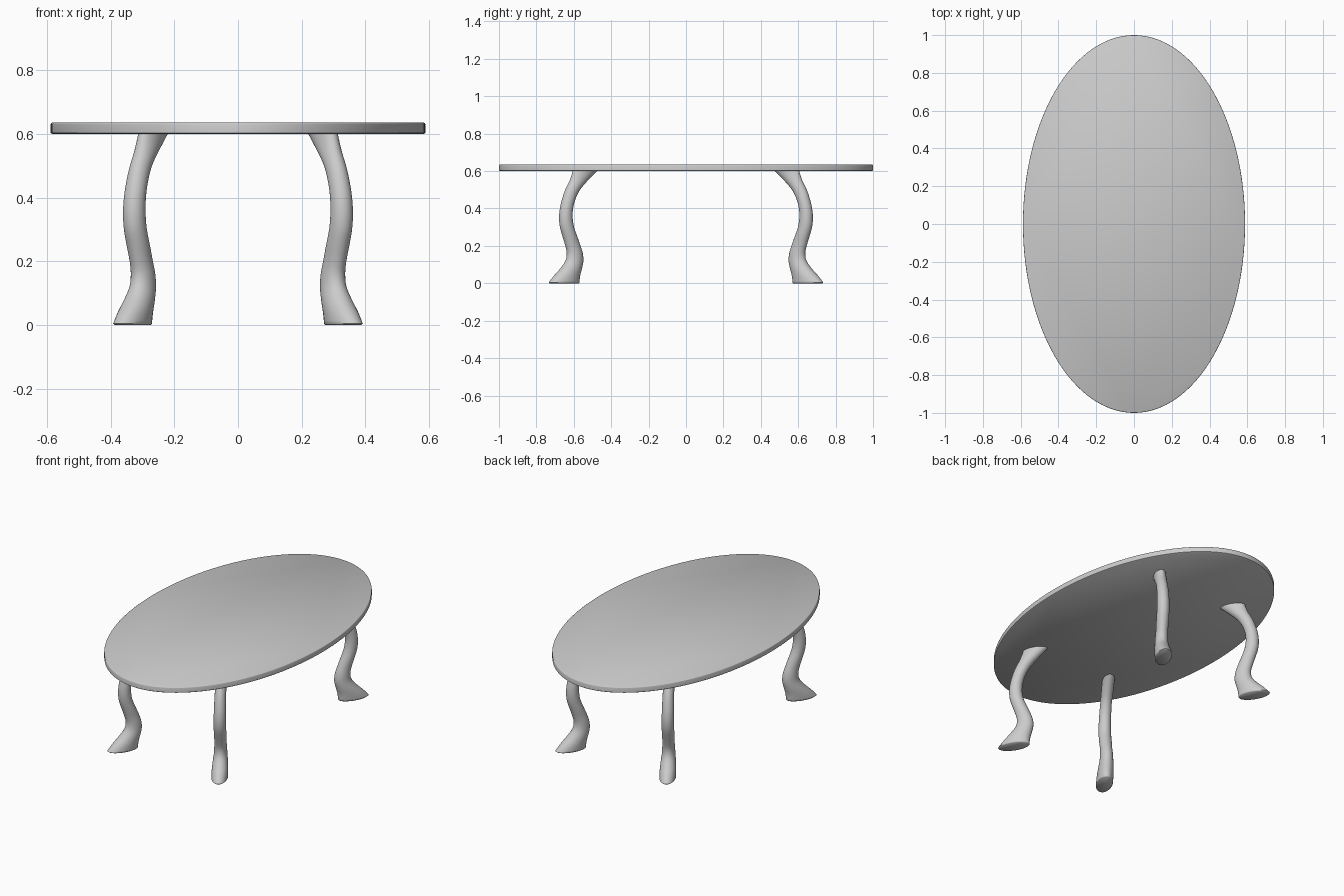
import bpy, bmesh, math

if "Cube" in bpy.data.objects:
    bpy.data.objects.remove(bpy.data.objects["Cube"])

grey = bpy.data.materials.new("light grey")
grey.diffuse_color = (0.6, 0.6, 0.6, 1)
grey.use_nodes = True
grey.node_tree.nodes["Principled BSDF"].inputs["Base Color"].default_value = grey.diffuse_color


def finish(bm, name, angle):
    bmesh.ops.recalc_face_normals(bm, faces=bm.faces)
    mesh = bpy.data.meshes.new(name)
    bm.to_mesh(mesh)
    bm.free()
    mesh.materials.append(grey)
    obj = bpy.data.objects.new(name, mesh)
    bpy.context.collection.objects.link(obj)
    bpy.context.view_layer.objects.active = obj
    obj.select_set(True)
    bpy.ops.object.shade_smooth_by_angle(angle=math.radians(angle))
    obj.select_set(False)
    return obj


def loft(rings):
    """Skin a stack of equal-length point rings and cap both ends."""
    bm = bmesh.new()
    loops = [[bm.verts.new(p) for p in ring] for ring in rings]
    n = len(loops[0])
    for a, b in zip(loops, loops[1:]):
        for i in range(n):
            j = (i + 1) % n
            bm.faces.new((a[i], a[j], b[j], b[i]))
    bm.faces.new(loops[0][::-1])
    bm.faces.new(loops[-1])
    return bm


def ellipse(cx, cy, z, rx, ry, turn=0.0, n=32):
    c, s = math.cos(turn), math.sin(turn)
    pts = []
    for i in range(n):
        t = 2 * math.pi * i / n
        u, v = rx * math.cos(t), ry * math.sin(t)
        pts.append((cx + u * c - v * s, cy + u * s + v * c, z))
    return pts


# Oval table top with a softened rim
rim = [(0.600, 0.004), (0.603, 0.0), (0.630, 0.0), (0.633, 0.001), (0.635, 0.004)]
finish(loft([ellipse(0, 0, z, 0.588 - d, 1.0 - d, n=128) for z, d in rim]),
       "table_top", 50)

# Leg stations: height, outward shift, radial half-depth, half-width
STATIONS = [
    (0.004, 0.008, 0.092, 0.046), (0.04, -0.010, 0.077, 0.046),
    (0.08, -0.036, 0.062, 0.043), (0.12, -0.056, 0.051, 0.038),
    (0.16, -0.058, 0.045, 0.036), (0.20, -0.047, 0.043, 0.034),
    (0.25, -0.028, 0.041, 0.035), (0.30, -0.010, 0.039, 0.035),
    (0.35, -0.003, 0.037, 0.035), (0.40, -0.007, 0.036, 0.034),
    (0.45, -0.021, 0.037, 0.033), (0.50, -0.045, 0.042, 0.032),
    (0.55, -0.083, 0.053, 0.033), (0.602, -0.122, 0.073, 0.034),
]


def smooth_path(pts, steps=3):
    """Catmull-Rom interpolation between stations."""
    out = []
    for i in range(len(pts) - 1):
        p = [pts[max(i - 1, 0)], pts[i], pts[i + 1], pts[min(i + 2, len(pts) - 1)]]
        for k in range(steps):
            t = k / steps
            out.append(tuple(
                0.5 * (2 * b + (c - a) * t + (2 * a - 5 * b + 4 * c - d) * t * t
                       + (3 * b - a - 3 * c + d) * t ** 3) for a, b, c, d in zip(*p)))
    return out + [pts[-1]]


# Four curved legs, each flaring outward to the foot
TURN = math.radians(60)
path = [(0.0, 0.007, 0.088, 0.042)] + smooth_path(STATIONS)
for side, sx in (("left", -1), ("right", 1)):
    for end, sy in (("front", -1), ("back", 1)):
        rings = []
        for z, shift, depth, width in path:
            ring = ellipse(0.327 + shift * math.cos(TURN), 0.645 + shift * math.sin(TURN),
                           z, depth, width, TURN)
            rings.append([(x * sx, y * sy, h) for x, y, h in ring])
        finish(loft(rings), f"{end}_{side}_leg", 60)
